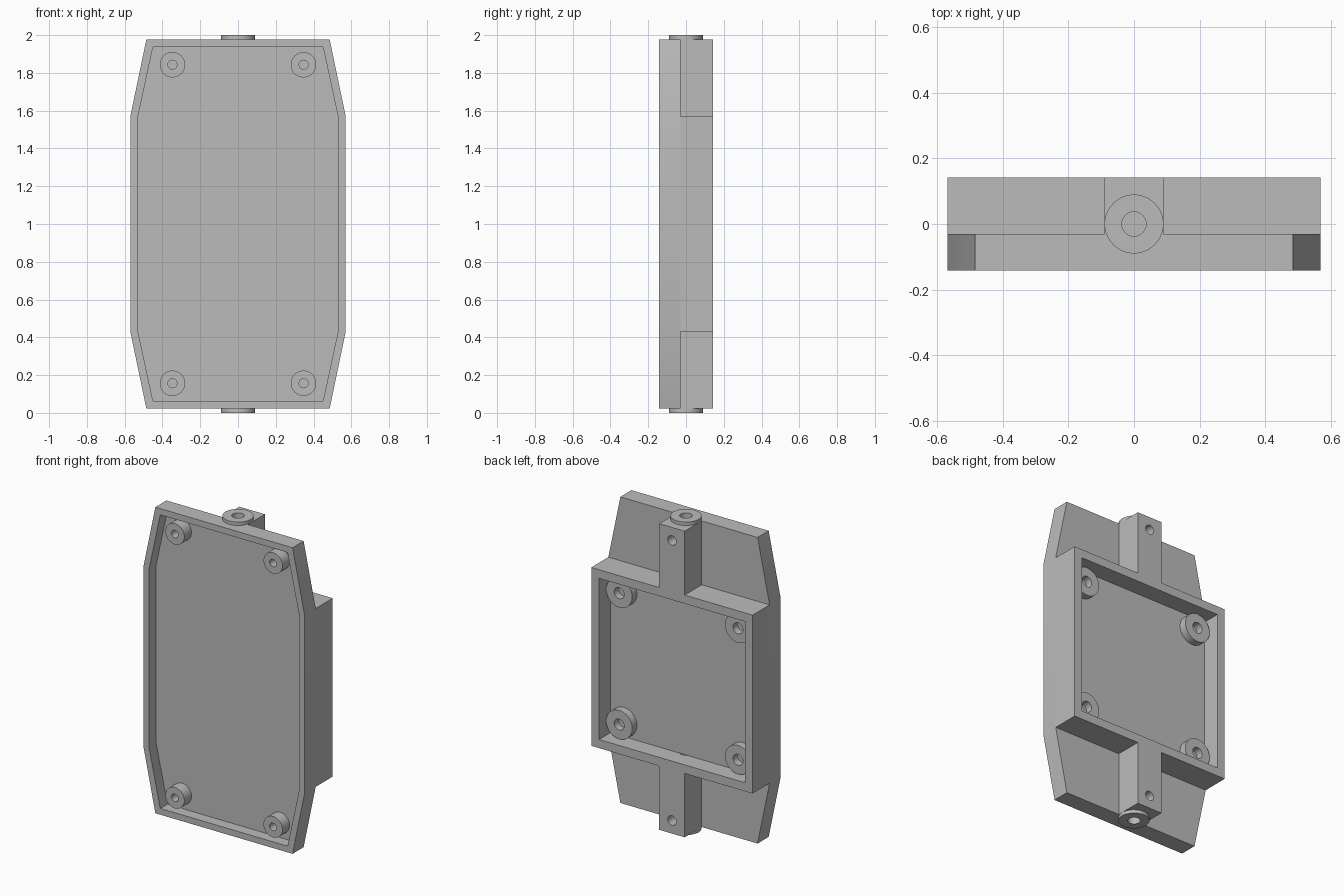
import bpy, bmesh, math
from mathutils import Matrix, Vector

cube = bpy.data.objects.get("Cube")
if cube:
    bpy.data.objects.remove(cube, do_unlink=True)

grey = bpy.data.materials.new("plain grey")
grey.use_nodes = True
colour = (0.5, 0.5, 0.5, 1)
grey.diffuse_color = colour
grey.node_tree.nodes["Principled BSDF"].inputs["Base Color"].default_value = colour

FRONT, BACK, SEAM = -0.142, 0.142, -0.03
FRONT_FLOOR, BACK_FLOOR = -0.07, 0.027
MID = 1.0


def make(name, bm):
    bmesh.ops.recalc_face_normals(bm, faces=bm.faces)
    mesh = bpy.data.meshes.new(name)
    bm.to_mesh(mesh)
    bm.free()
    mesh.materials.append(grey)
    ob = bpy.data.objects.new(name, mesh)
    bpy.context.collection.objects.link(ob)
    return ob


def prism(name, outline, y0, y1):
    """Extrude an x-z outline from y0 to y1."""
    bm = bmesh.new()
    face = bm.faces.new([bm.verts.new((x, y0, z)) for x, z in outline])
    new = bmesh.ops.extrude_face_region(bm, geom=[face])["geom"]
    verts = [v for v in new if isinstance(v, bmesh.types.BMVert)]
    bmesh.ops.translate(bm, verts=verts, vec=(0, y1 - y0, 0))
    return make(name, bm)


def rect(x, z0, z1):
    return [(-x, z0), (x, z0), (x, z1), (-x, z1)]


def octagon(end_x, side_x, end_z, side_z):
    """Tapered outline mirrored about both axes."""
    half = [(end_x, -end_z), (side_x, -side_z), (side_x, side_z), (end_x, end_z)]
    return [(x, MID + z) for x, z in half + [(-x, z) for x, z in reversed(half)]]


def cylinder(name, radius, start, end):
    start, end = Vector(start), Vector(end)
    axis = end - start
    turn = axis.to_track_quat('Z', 'Y').to_matrix().to_4x4()
    bm = bmesh.new()
    bmesh.ops.create_cone(bm, cap_ends=True, segments=48, radius1=radius, radius2=radius,
                          depth=axis.length, matrix=Matrix.Translation((start + end) / 2) @ turn)
    return make(name, bm)


def cut(ob, cutter):
    """Subtract the cutter, then discard it."""
    cutter.hide_render = True
    mod = ob.modifiers.new("cut", 'BOOLEAN')
    mod.operation, mod.solver, mod.object = 'DIFFERENCE', 'EXACT', cutter
    bpy.context.view_layer.objects.active = ob
    bpy.ops.object.modifier_apply(modifier=mod.name)
    bpy.data.objects.remove(cutter, do_unlink=True)


def boss(name, radius, hole, x, z, base, tip):
    """Screw boss with a hole open at the tip."""
    ob = cylinder(name, radius, (x, base, z), (x, tip, z))
    over = 0.01 if tip > base else -0.01
    cut(ob, cylinder("cutter", hole, (x, base + over / 5, z), (x, tip + over, z)))
    return ob


parts = []

# Front tray with a shallow recess
tray = prism("front_tray", octagon(0.485, 0.57, 0.978, 0.57), FRONT, SEAM)
cut(tray, prism("cutter", octagon(0.45, 0.53, 0.938, 0.567), FRONT - 0.05, FRONT_FLOOR))

# Rear box with an open cavity
box = prism("rear_box", rect(0.57, MID - 0.57, MID + 0.57), SEAM, BACK)
cut(box, prism("cutter", rect(0.515, MID - 0.515, MID + 0.515), BACK_FLOOR, BACK + 0.05))
parts += [tray, box]

# Upper and lower arms, each with a collar, an axial bore and a cross hole
for side, s in (("upper", 1), ("lower", -1)):
    z0, z1 = sorted((MID + s * 0.57, MID + s * 0.978))
    arm = prism(side + "_arm", rect(0.09, z0, z1), SEAM, BACK)
    collar = cylinder(side + "_collar", 0.09, (0, 0, MID + s * 0.978), (0, 0, MID + s))
    for ob in (arm, collar, box, tray):
        cut(ob, cylinder("cutter", 0.037, (0, 0, MID + s * 0.515), (0, 0, MID + s * 1.05)))
    hole_z = MID + s * 0.895
    cut(arm, cylinder("cutter", 0.03, (0, 0, hole_z), (0, BACK + 0.05, hole_z)))
    parts += [arm, collar]

# Screw bosses in the tray and in the box
for level, sz in (("upper", 1), ("lower", -1)):
    for side, sx in (("left", 1), ("right", -1)):
        parts.append(boss(f"front_boss_{level}_{side}", 0.067, 0.024,
                          sx * 0.347, MID + sz * 0.843, FRONT_FLOOR, FRONT))
        parts.append(boss(f"rear_boss_{level}_{side}", 0.092, 0.035,
                          sx * 0.42, MID + sz * 0.42, BACK_FLOOR, 0.075))

# Smooth the round walls and keep the edges sharp
bpy.ops.object.select_all(action='DESELECT')
for ob in parts:
    ob.select_set(True)
bpy.context.view_layer.objects.active = tray
bpy.ops.object.shade_smooth_by_angle(angle=math.radians(30))
